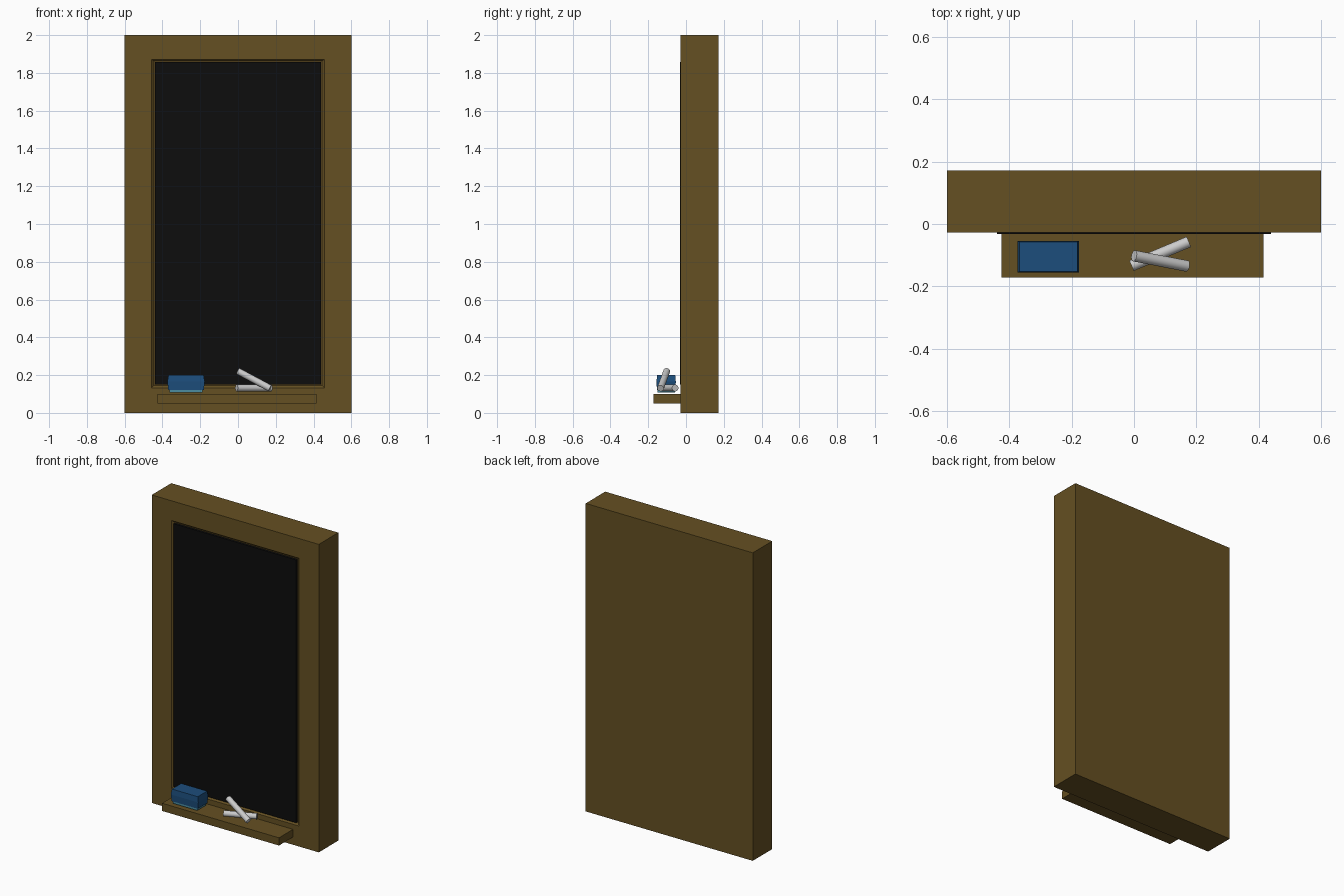
import bpy, bmesh
from mathutils import Vector

if "Cube" in bpy.data.objects:
    bpy.data.objects.remove(bpy.data.objects["Cube"])


def material(name, rgb):
    m = bpy.data.materials.new(name)
    m.diffuse_color = (*rgb, 1)
    m.use_nodes = True
    m.node_tree.nodes["Principled BSDF"].inputs["Base Color"].default_value = m.diffuse_color
    return m


WOOD = material("wood", (0.13, 0.08, 0.016))
SLATE = material("slate", (0.004, 0.004, 0.004))
BLUE = material("blue", (0.012, 0.075, 0.20))
FELT = material("felt", (0.07, 0.27, 0.36))
CHALK = material("chalk_white", (0.65, 0.65, 0.65))


def finish(name, bm, mat):
    bmesh.ops.recalc_face_normals(bm, faces=bm.faces)
    me = bpy.data.meshes.new(name)
    bm.to_mesh(me)
    bm.free()
    ob = bpy.data.objects.new(name, me)
    bpy.context.collection.objects.link(ob)
    me.materials.append(mat)
    return ob


def box(name, lo, hi, mat):
    bm = bmesh.new()
    bmesh.ops.create_cube(bm, size=1)
    lo, hi = Vector(lo), Vector(hi)
    bmesh.ops.scale(bm, vec=hi - lo, verts=bm.verts)
    bmesh.ops.translate(bm, vec=(lo + hi) / 2, verts=bm.verts)
    return finish(name, bm, mat)


def loft(name, rings, mat):
    """Closed skin through successive loops of points."""
    bm = bmesh.new()
    loops = [[bm.verts.new(p) for p in ring] for ring in rings]
    n = len(loops[0])
    for a, b in zip(loops, loops[1:]):
        for i in range(n):
            j = (i + 1) % n
            bm.faces.new((a[i], a[j], b[j], b[i]))
    bm.faces.new(loops[0])
    bm.faces.new(loops[-1])
    return finish(name, bm, mat)


def upright(x, z0, z1, y):
    return [(-x, y, z0), (x, y, z0), (x, y, z1), (-x, y, z1)]


def chalk(name, a, b, radius=0.018):
    a, b = Vector(a), Vector(b)
    bpy.ops.mesh.primitive_cylinder_add(vertices=24, radius=radius,
                                        depth=(b - a).length, location=(a + b) / 2)
    ob = bpy.context.object
    ob.name = name
    ob.rotation_euler = (b - a).to_track_quat('Z', 'Y').to_euler()
    ob.data.materials.append(CHALK)
    bpy.ops.object.shade_smooth_by_angle()


# Thick wooden frame: solid back, chamfered recess in the front
loft("frame", [upright(0.60, 0, 2, 0.172), upright(0.60, 0, 2, -0.028),
               upright(0.457, 0.133, 1.872, -0.028),
               upright(0.445, 0.145, 1.862, -0.016)], WOOD)

# Slate panel standing slightly proud of the frame
box("board", (-0.44, -0.032, 0.15), (0.44, -0.014, 1.857), SLATE)

# Chalk tray
box("tray", (-0.425, -0.172, 0.05), (0.415, -0.026, 0.10), WOOD)

# Eraser: felt pad under a body with a bulging waist
cx, cy = -0.275, -0.105
box("eraser_felt", (cx - 0.088, cy - 0.046, 0.108), (cx + 0.088, cy + 0.046, 0.13), FELT)
loft("eraser_body", [[(cx + sx * hx, cy + sy * hy, z)
                      for sx, sy in ((-1, -1), (1, -1), (1, 1), (-1, 1))]
                     for hx, hy, z in ((0.094, 0.049, 0.122), (0.099, 0.051, 0.165),
                                       (0.093, 0.048, 0.20))], BLUE)

# Two sticks of chalk, one leaning across the other
chalk("chalk_lying", (-0.008, -0.134, 0.132), (0.176, -0.057, 0.132))
chalk("chalk_leaning", (0.0, -0.102, 0.221), (0.17, -0.135, 0.13))
